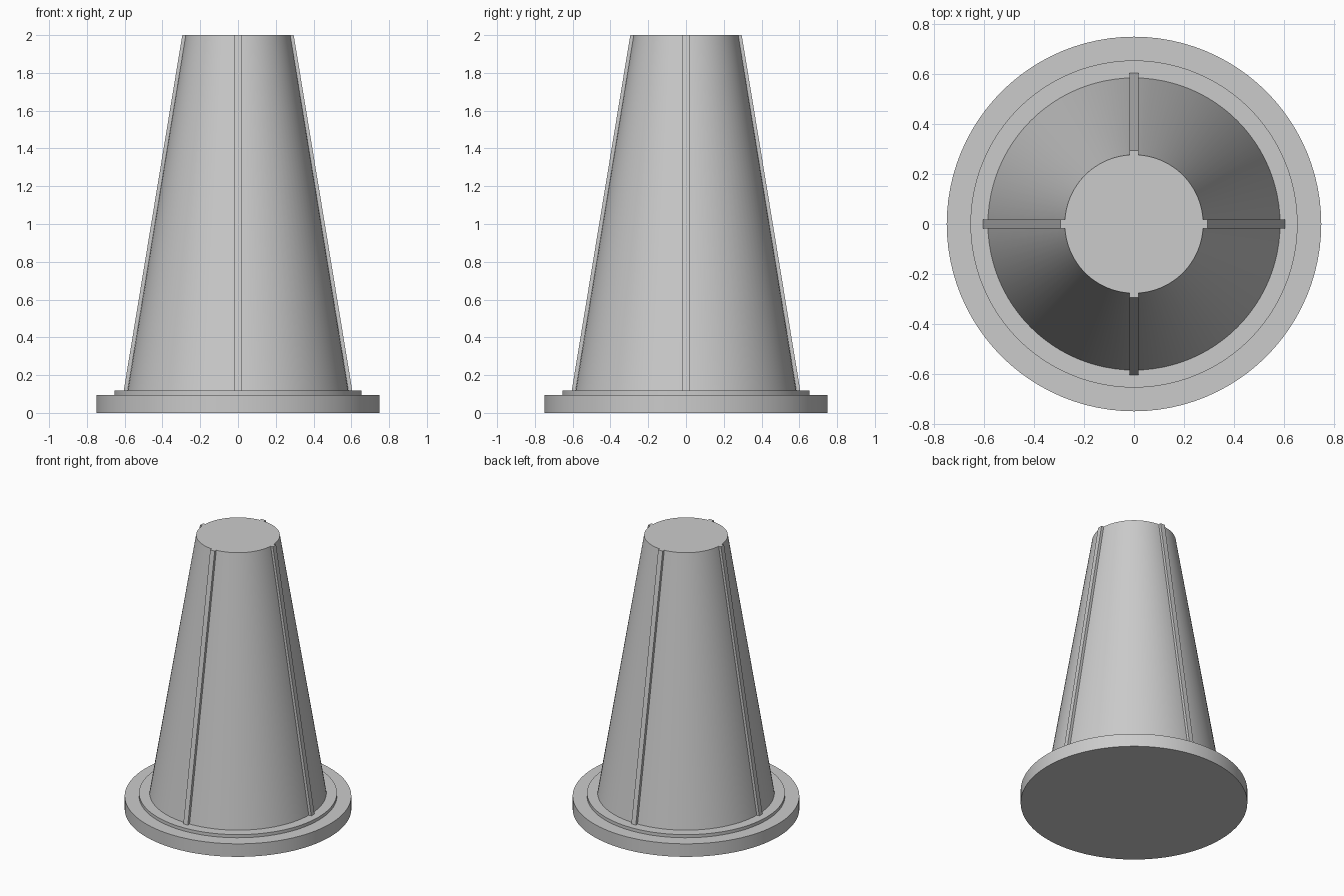
import bpy
import bmesh
from math import cos, sin, pi

cube = bpy.data.objects.get("Cube")
if cube:
    bpy.data.objects.remove(cube)

SEGMENTS = 96
STEP_TOP, TOP = 0.118, 2.0

grey = bpy.data.materials.new("plain grey")
grey.use_nodes = True
colour = (0.6, 0.6, 0.6, 1)
grey.diffuse_color = colour
grey.node_tree.nodes["Principled BSDF"].inputs["Base Color"].default_value = colour


def add_object(name, bm):
    bmesh.ops.recalc_face_normals(bm, faces=bm.faces)
    mesh = bpy.data.meshes.new(name)
    bm.to_mesh(mesh)
    bm.free()
    mesh.materials.append(grey)
    obj = bpy.data.objects.new(name, mesh)
    bpy.context.collection.objects.link(obj)
    return obj


def round_part(name, r_bottom, r_top, z_bottom, z_top):
    """Capped cylinder or tapered cone between two heights."""
    bm = bmesh.new()
    bmesh.ops.create_cone(bm, cap_ends=True, segments=SEGMENTS, radius1=r_bottom,
                          radius2=r_top, depth=z_top - z_bottom)
    bmesh.ops.translate(bm, verts=bm.verts, vec=(0, 0, (z_bottom + z_top) / 2))
    obj = add_object(name, bm)
    bpy.ops.object.select_all(action="DESELECT")
    obj.select_set(True)
    bpy.context.view_layer.objects.active = obj
    bpy.ops.object.shade_smooth_by_angle()


def rib(name, angle):
    """Slim bar running up the slope, with its outer face proud of the cone."""
    half = 0.018
    profile = [(0.54, STEP_TOP), (0.605, STEP_TOP), (0.295, TOP), (0.23, TOP)]
    bm = bmesh.new()
    c, s = cos(angle), sin(angle)
    face = bm.faces.new([bm.verts.new((r * c + half * s, r * s - half * c, z))
                         for r, z in profile])
    side = bmesh.ops.extrude_face_region(bm, geom=[face], use_keep_orig=True)
    moved = [v for v in side["geom"] if isinstance(v, bmesh.types.BMVert)]
    bmesh.ops.translate(bm, verts=moved, vec=(-2 * half * s, 2 * half * c, 0))
    add_object(name, bm)


# Round foot, low step and tapered body
round_part("base_flange", 0.75, 0.75, 0, 0.095)
round_part("base_step", 0.655, 0.655, 0.095, STEP_TOP)
round_part("cone_body", 0.585, 0.277, STEP_TOP, TOP)

# Four ribs, one on each side
for i, place in enumerate(("left", "back", "right", "front")):
    rib(place + "_rib", i * pi / 2)
